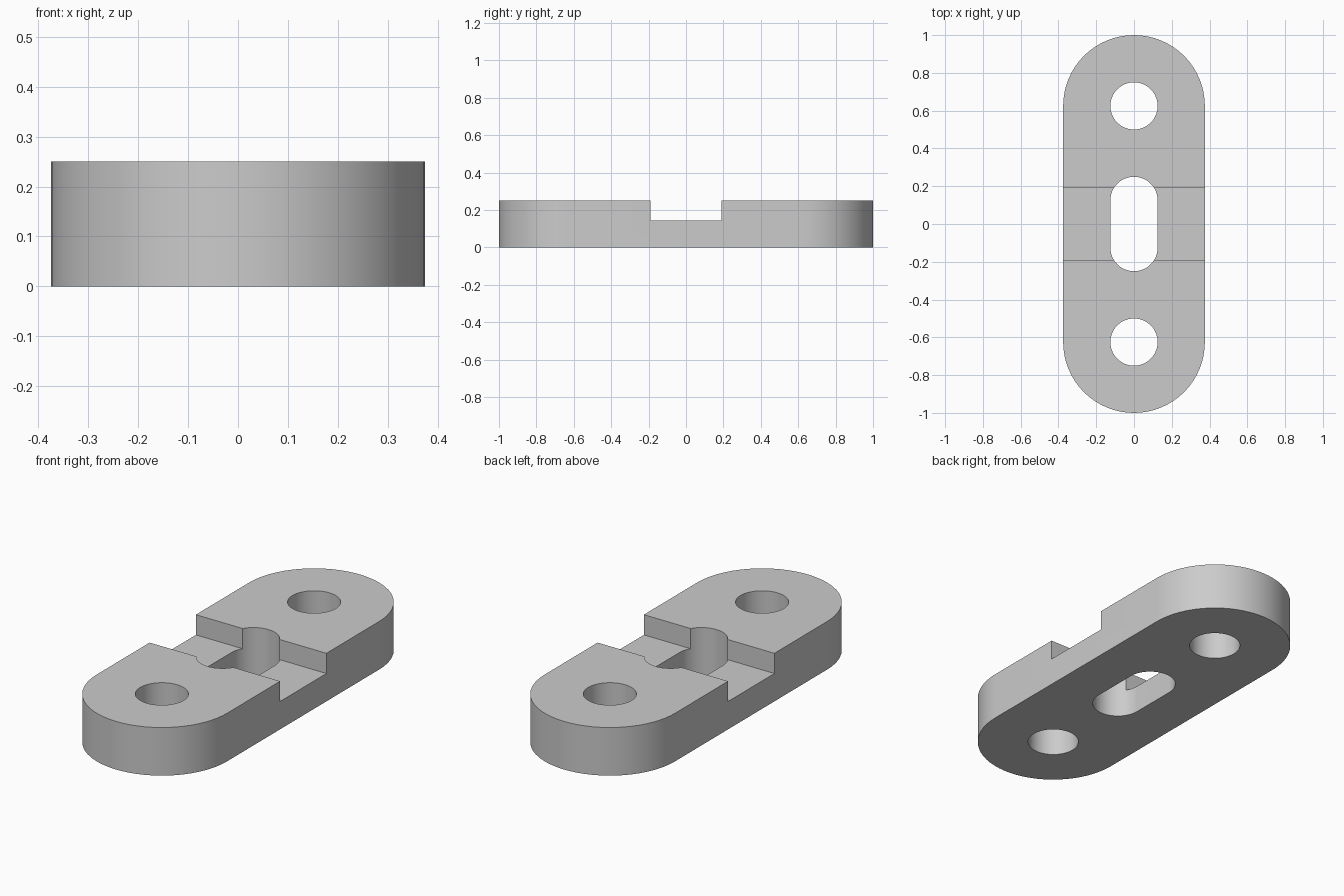
import bpy
import bmesh
from math import cos, sin, pi, radians

cube = bpy.data.objects.get("Cube")
if cube:
    bpy.data.objects.remove(cube, do_unlink=True)

HEIGHT = 0.25
GROOVE_FLOOR = 0.145
GROOVE_HALF = 0.19

grey = bpy.data.materials.new("light grey")
grey.use_nodes = True
GREY = (0.6, 0.6, 0.6, 1)
grey.diffuse_color = GREY
grey.node_tree.nodes["Principled BSDF"].inputs["Base Color"].default_value = GREY


def stadium(radius, reach, centre=0, steps=32):
    """Outline of a slot along y; reach 0 gives a circle."""
    points = []
    for side in (1, -1):
        start = 0 if side > 0 else pi
        last = steps + 1 if reach else steps
        for i in range(last):
            a = start + pi * i / steps
            points.append((radius * cos(a), centre + side * reach + radius * sin(a)))
    return points


def prism(name, outline, bottom, top):
    bm = bmesh.new()
    face = bm.faces.new([bm.verts.new((x, y, bottom)) for x, y in outline])
    grown = bmesh.ops.extrude_face_region(bm, geom=[face])["geom"]
    for v in grown:
        if isinstance(v, bmesh.types.BMVert):
            v.co.z = top
    bmesh.ops.recalc_face_normals(bm, faces=bm.faces)
    mesh = bpy.data.meshes.new(name)
    bm.to_mesh(mesh)
    bm.free()
    mesh.materials.append(grey)
    obj = bpy.data.objects.new(name, mesh)
    bpy.context.collection.objects.link(obj)
    return obj


# Rounded link plate
plate = prism("link_plate", stadium(0.375, 0.625), 0, HEIGHT)

# Cutters: two bolt holes, the centre slot and the cross groove
g = GROOVE_HALF
cutters = [
    prism("front_hole_cutter", stadium(0.125, 0, -0.625), -1, 1),
    prism("back_hole_cutter", stadium(0.125, 0, 0.625), -1, 1),
    prism("slot_cutter", stadium(0.125, 0.125), -1, 1),
    prism("groove_cutter", [(-1, -g), (1, -g), (1, g), (-1, g)], GROOVE_FLOOR, 1),
]
for cutter in cutters:
    mod = plate.modifiers.new(cutter.name, "BOOLEAN")
    mod.operation = "DIFFERENCE"
    mod.solver = "EXACT"
    mod.object = cutter

# Apply the cuts and remove the cutters
bpy.ops.object.select_all(action="DESELECT")
plate.select_set(True)
bpy.context.view_layer.objects.active = plate
for mod in list(plate.modifiers):
    bpy.ops.object.modifier_apply(modifier=mod.name)
for cutter in cutters:
    bpy.data.objects.remove(cutter, do_unlink=True)

# Smooth round walls, crisp rims
bpy.ops.object.shade_smooth_by_angle(angle=radians(30))
